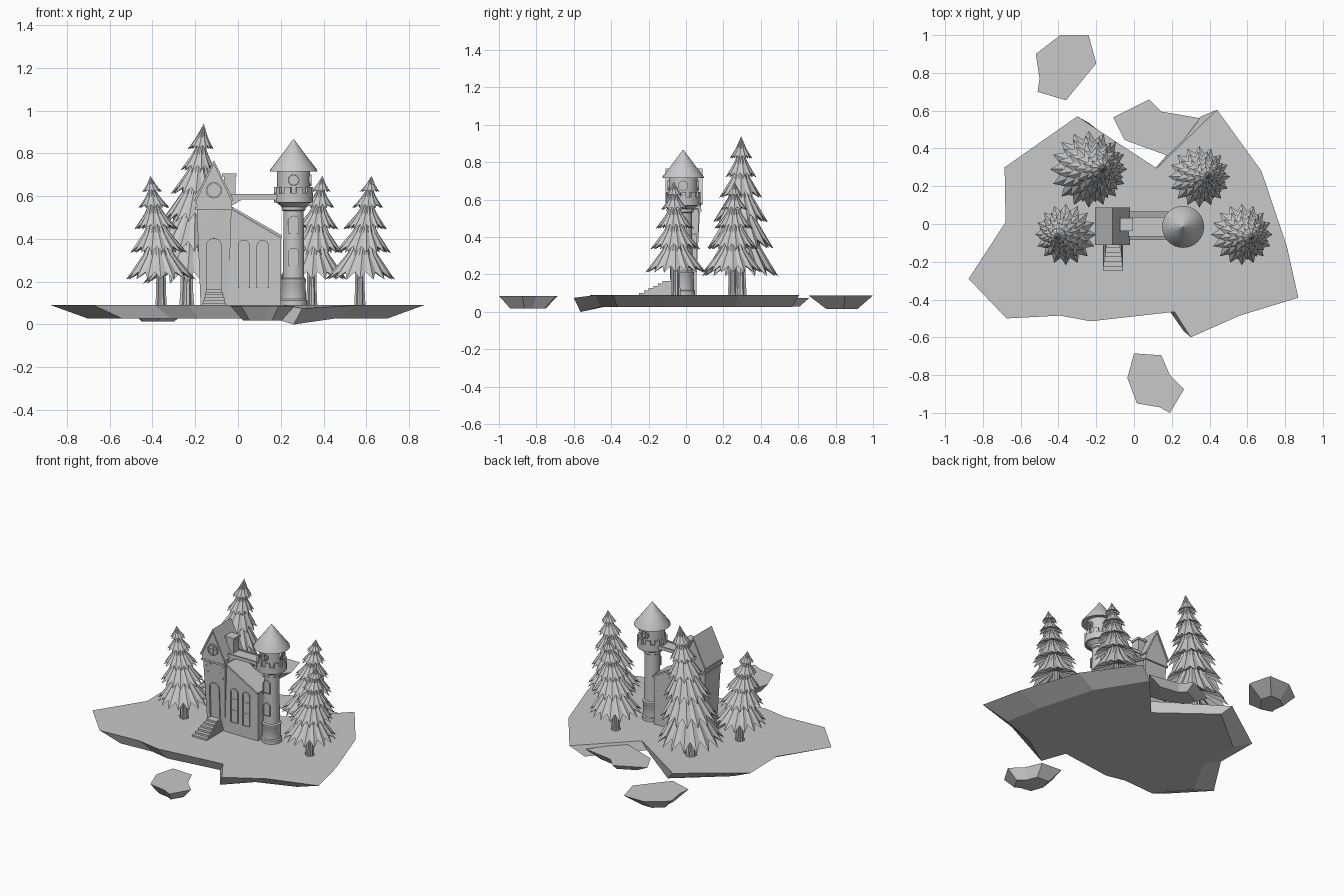
import bpy, bmesh, math
from mathutils import Matrix, Vector

if "Cube" in bpy.data.objects:
    bpy.data.objects.remove(bpy.data.objects["Cube"])

stone = bpy.data.materials.new("plain_grey")
stone.diffuse_color = (0.58, 0.58, 0.58, 1)
stone.use_nodes = True
stone.node_tree.nodes["Principled BSDF"].inputs["Base Color"].default_value = stone.diffuse_color
TAU = math.tau


def make(name, verts, faces, smooth=False, matrix=None):
    me = bpy.data.meshes.new(name)
    me.from_pydata([tuple(v) for v in verts], [], faces)
    bm = bmesh.new()
    bm.from_mesh(me)
    bmesh.ops.recalc_face_normals(bm, faces=bm.faces)
    if matrix:
        bm.transform(matrix)
    bm.to_mesh(me)
    bm.free()
    ob = bpy.data.objects.new(name, me)
    bpy.context.collection.objects.link(ob)
    me.materials.append(stone)
    if smooth:
        bpy.context.view_layer.objects.active = ob
        ob.select_set(True)
        bpy.ops.object.shade_smooth_by_angle(angle=math.radians(35))
        ob.select_set(False)
    return ob


def loft(name, a, b, matrix=None):
    """Solid between two matching outlines."""
    n = len(a)
    faces = [(i, (i + 1) % n, (i + 1) % n + n, i + n) for i in range(n)]
    return make(name, list(a) + list(b), faces + [tuple(range(n)), tuple(range(n, 2 * n))], matrix=matrix)


def prism(name, xz, y0, y1, matrix=None):
    return loft(name, [(x, y0, z) for x, z in xz], [(x, y1, z) for x, z in xz], matrix)


def box(name, x0, x1, y0, y1, z0, z1, matrix=None):
    return prism(name, [(x0, z0), (x1, z0), (x1, z1), (x0, z1)], y0, y1, matrix)


def lathe(name, profile, x, y, n=32, closed=False):
    """Turned part from (radius, z) points; closed profiles make a ring."""
    verts = [(x + r * math.cos(TAU * i / n), y + r * math.sin(TAU * i / n), z)
             for r, z in profile for i in range(n)]
    m = len(profile)
    faces = []
    for j in range(m if closed else m - 1):
        k = (j + 1) % m
        faces += [(j * n + i, j * n + (i + 1) % n, k * n + (i + 1) % n, k * n + i) for i in range(n)]
    if not closed:
        faces += [tuple(range(n)), tuple(range((m - 1) * n, m * n))]
    return make(name, verts, faces, True)


def arch_shape(w, h):
    r = w / 2
    return [(-r, 0), (r, 0)] + [(r * math.cos(math.pi * i / 10), h - r + r * math.sin(math.pi * i / 10))
                                for i in range(11)]


def arched_frame(name, w, h, matrix, bars=True):
    """Thin arched plate with raised rim and glazing bars, facing -y."""
    prism(name + "_panel", arch_shape(w, h), -0.003, 0.004, matrix)
    outer = arch_shape(w + 0.008, h + 0.004)
    inner = arch_shape(w - 0.006, h - 0.003)
    n = len(outer)
    verts = [(x, y, z) for s, y in ((outer, -0.008), (inner, -0.008), (inner, 0.002), (outer, 0.002)) for x, z in s]
    faces = [(j * n + i, j * n + (i + 1) % n, (j + 1) % 4 * n + (i + 1) % n, (j + 1) % 4 * n + i)
             for j in range(4) for i in range(n)]
    make(name + "_rim", verts, faces, matrix=matrix)
    if bars:
        box(name + "_mullion", -0.003, 0.003, -0.006, 0, 0, h, matrix)
        for t in (0.35, 0.68):
            box(name + "_crossbar", -w / 2, w / 2, -0.006, 0, h * t, h * t + 0.005, matrix)


def round_window(name, r, matrix):
    def circle(q, y):
        return [(q * math.cos(TAU * i / 20), y, q * math.sin(TAU * i / 20)) for i in range(20)]
    rings = circle(r, 0.004) + circle(r, -0.008) + circle(r * 0.8, -0.008) + circle(r * 0.8, 0)
    faces = [(j * 20 + i, j * 20 + (i + 1) % 20, j * 20 + 20 + (i + 1) % 20, j * 20 + 20 + i)
             for j in range(3) for i in range(20)]
    make(name, rings, faces + [tuple(range(60, 80))], matrix=matrix)
    box(name + "_bar_v", -0.003, 0.003, -0.006, 0.002, -r * .85, r * .85, matrix)
    box(name + "_bar_h", -r * .85, r * .85, -0.006, 0.002, -0.003, 0.003, matrix)


# Floating island: irregular slab with sides sloping inwards underneath
outline = [(-.875, -.29), (-.68, .01), (-.685, .30), (-.30, .57), (.12, .295), (.44, .605), (.675, .28),
           (.81, -.12), (.87, -.39), (.56, -.485), (.30, -.60), (.215, -.465), (-.23, -.515),
           (-.39, -.485), (-.675, -.50)]
top = [(x, y, 0.075 if y < -.59 else 0.09) for x, y in outline]
bottom = [(x * (.87 if y < -.59 else .8), y * .94, 0 if y < -.59 else 0.027) for x, y in outline]
loft("island", top, bottom)

# Small broken-off rocks
rocks = {
    "rock_back": ([(-.52, .90), (-.39, 1), (-.24, 1), (-.20, .85), (-.36, .655), (-.51, .70), (-.50, .77)], .088, .015, .48),
    "rock_middle": ([(-.11, .565), (.08, .66), (.145, .595), (.35, .56), (.195, .355), (-.05, .445)], .075, .03, .6),
    "rock_front": ([(0, -.685), (.145, -.695), (.19, -.80), (.265, -.875), (.19, -1), (.135, -.97),
                    (.015, -.95), (-.035, -.815)], .086, .018, .6)}
for name, (pts, zt, zb, s) in rocks.items():
    c = sum((Vector(p) for p in pts), Vector((0, 0))) / len(pts)
    loft(name, [(x, y, zt) for x, y in pts],
         [(c.x + (x - c.x) * s, c.y + (y - c.y) * s, zb) for x, y in pts])


# Fir trees: fluted trunk and stacked star-shaped skirts leaning to one side
def tree(name, x, y, lean, apex, tiers, trunk_r):
    n = 16
    trunk = []
    for z, r in ((.088, 1.1), (.16, .95), (tiers[0][0] + .12, .85)):
        trunk += [(x + trunk_r * r * (1 if i % 2 else .8) * math.cos(TAU * i / n),
                   y + trunk_r * r * (1 if i % 2 else .8) * math.sin(TAU * i / n), z) for i in range(n)]
    make(name + "_trunk", trunk, [(j * n + i, j * n + (i + 1) % n, j * n + n + (i + 1) % n, j * n + n + i)
                                  for j in (0, 1) for i in range(n)])
    verts, faces = [], []
    k = (apex - tiers[-1][0]) / tiers[-1][1]

    def put(r, a, z):
        t = max(0, (z - .2) / (apex - .2)) ** 1.2
        verts.append((x + lean[0] * t + r * math.cos(a), y + lean[1] * t + r * math.sin(a), z))

    for level, (zb, R) in enumerate(tiers):
        h, m, base = k * R, 32 if level < 3 else 24, len(verts)
        put(0, 0, zb + h)
        for ring in range(2):
            for i in range(m):
                a = TAU * (i + level * .7) / m
                tip = i % 2 == 0
                if ring == 0:
                    put(R * (.47 if tip else .41), a, zb + h * .45)
                else:
                    put(R * (1.02 if tip else .79), a, zb if tip else zb + h * .14)
        put(0, 0, zb + h * .3)
        last = len(verts) - 1
        for i in range(m):
            p, q = base + 1 + i, base + 1 + (i + 1) % m
            faces += [(base, p, q), (p, p + m, q + m, q), (q + m, p + m, last)]
    make(name + "_needles", verts, faces)


small = [(.21, .16), (.335, .132), (.445, .102), (.545, .072), (.62, .047)]
big = [(.19, .2), (.34, .175), (.48, .145), (.61, .113), (.72, .083), (.82, .06)]
tree("tree_left", -.36, -.055, (-.05, -.01), .695, small, .026)
tree("tree_back_right", .345, .25, (.05, .01), .695, small, .026)
tree("tree_right", .57, -.055, (.055, -.01), .695, small, .026)
tree("tree_tall", -.24, .29, (.08, .005), .94, big, .034)

# House: tapered lower body, gabled upper storey and steep roof
loft("house_body", [(-.175, -.072, .088), (-.045, -.072, .088), (-.045, .05, .088), (-.175, .05, .088)],
     [(-.193, -.094, .55), (-.03, -.094, .55), (-.03, .075, .55), (-.193, .075, .55)])
prism("house_gable", [(-.19, .54), (-.198, .59), (-.113, .752), (-.027, .59), (-.033, .54)], -.102, .08)
for side in (-1, 1):
    prism("roof_slope", [(-.113 + side * u, z) for u, z in ((0, .768), (0, .75), (.083, .575), (.093, .58))],
          -.11, .088)
box("storey_ledge", -.2, -.024, -.105, .084, .538, .55)
tilt = Matrix.Rotation(math.atan(.022 / .462), 4, 'X')
arched_frame("door", .066, .235, Matrix.Translation((-.113, -.0755, .165)) @ tilt, bars=False)
round_window("gable_window", .038, Matrix.Translation((-.113, -.102, .628)))
for i, (x, z) in enumerate([(-.18, .5), (-.165, .46), (-.15, .52), (-.075, .47), (-.055, .51), (-.06, .44)]):
    y = -.072 - .022 * (z - .088) / .462
    box("brick", x, x + .014, y - .004, y + .004, z, z + .009)

# Chimney
box("chimney", -.066, -.012, -.03, .027, .58, .695)
box("chimney_cap", -.074, -.006, -.036, .033, .692, .706)

# Stairs widening towards the ground
for i in range(6):
    y = -.25 + i * .025
    w = .054 - .0035 * i
    box("stair", -.111 - w, -.111 + w, y, -.06, .088 + i * .0128, .0885 + (i + 1) * .0128)

# Side wing with lean-to roof and two tall windows
prism("wing", [(-.05, .088), (.2, .088), (.2, .405), (-.04, .545)], -.075, .055)
prism("wing_roof", [(-.03, .552), (.207, .416), (.205, .404), (-.03, .54)], -.086, .066)
for x in (.027, .115):
    arched_frame("wing_window", .048, .222, Matrix.Translation((x, -.075, .17)))

# Bridge between house and tower
prism("bridge", [(-.03, .603), (.19, .603), (.19, .565), (.165, .585), (.02, .585), (-.03, .555)], -.06, .03)
for y in (-.066, .026):
    box("bridge_kerb", -.03, .19, y, y + .01, .59, .61)

# Round tower with parapet and cone roof
tx, ty = .26, -.015
lathe("tower_shaft", [(.064, .088), (.064, .112), (.058, .118), (.056, .195), (.059, .2), (.059, .212), (.05, .218),
                      (.047, .53), (.055, .535), (.055, .55), (.082, .572), (.082, .59), (.077, .592),
                      (.077, .725)], tx, ty)
lathe("parapet", [(.08, .57), (.092, .57), (.092, .615), (.08, .615)], tx, ty, closed=True)
for i in range(10):
    box("merlon", -.015, .015, -.092, -.08, .61, .642,
        Matrix.Translation((tx, ty, 0)) @ Matrix.Rotation(TAU * (i + .5) / 10, 4, 'Z'))
lathe("tower_roof", [(.075, .722), (.111, .716), (.109, .725), (.055, .795), (.002, .866)], tx, ty)
for z in (.275, .425):
    arched_frame("tower_window", .044, .08, Matrix.Translation((tx, ty - .05, z)), bars=False)
for a in (0, math.pi / 2, math.pi):
    round_window("drum_window", .027, Matrix.Translation((tx, ty, .675)) @ Matrix.Rotation(a, 4, 'Z')
                 @ Matrix.Translation((0, -.077, 0)))
